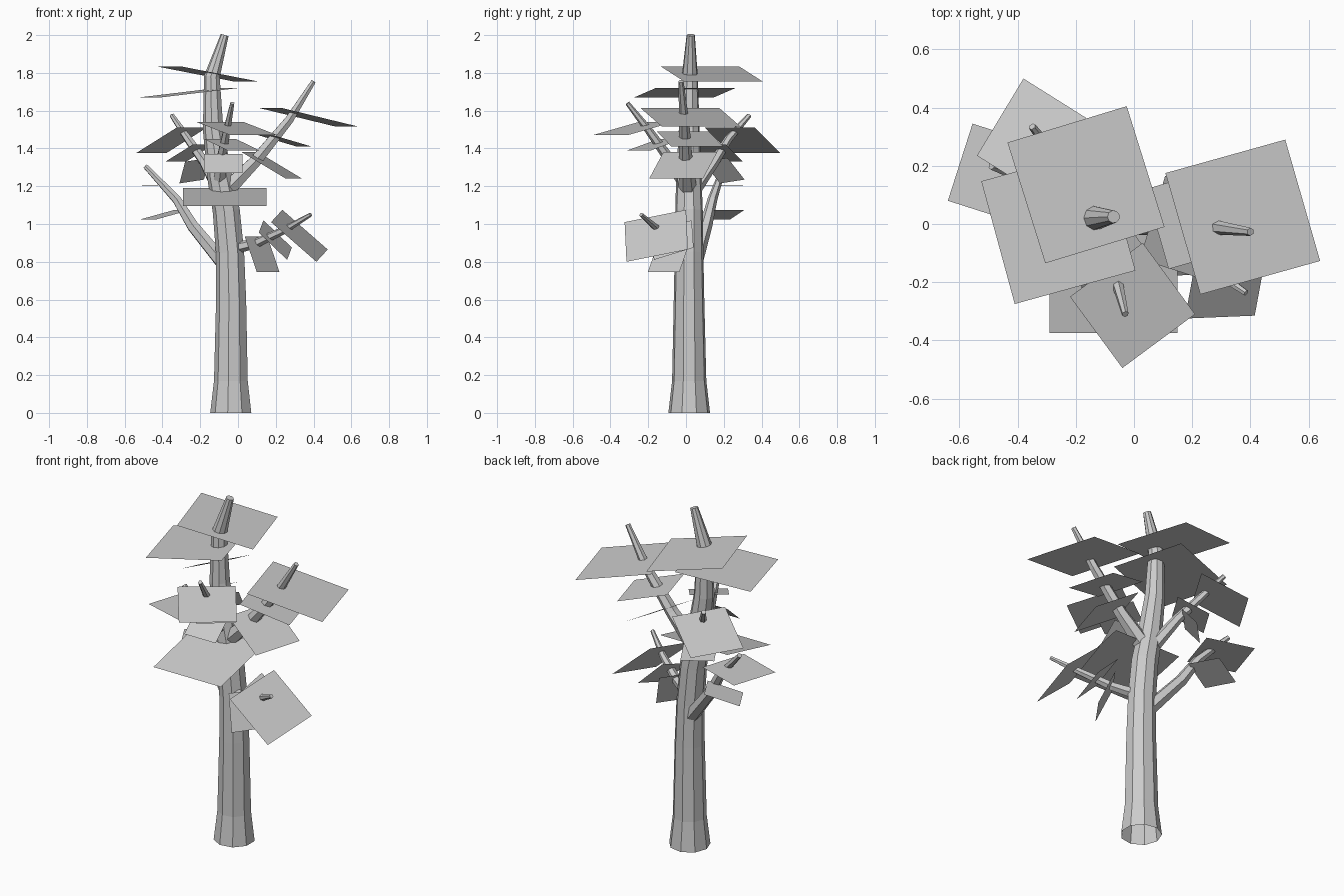
import bpy, math
from mathutils import Vector


def make_object(name, verts, faces):
    mesh = bpy.data.meshes.new(name)
    mesh.from_pydata([tuple(v) for v in verts], [], faces)
    mesh.update()
    obj = bpy.data.objects.new(name, mesh)
    bpy.context.collection.objects.link(obj)
    return obj


def tube(name, path, sides):
    """Tapered low-poly limb through (x, y, z, radius) points, capped at the tip only."""
    pts = [Vector(p[:3]) for p in path]
    n = len(pts)
    verts, faces = [], []
    for i, p in enumerate(pts):
        tangent = (pts[min(i + 1, n - 1)] - pts[max(i - 1, 0)]).normalized()
        rot = Vector((0, 0, 1)).rotation_difference(tangent)
        for k in range(sides):
            a = 2 * math.pi * (k + 0.5) / sides
            verts.append(p + rot @ (Vector((math.cos(a), math.sin(a), 0)) * path[i][3]))
    for i in range(n - 1):
        for k in range(sides):
            j = (k + 1) % sides
            faces.append((i * sides + k, i * sides + j,
                          (i + 1) * sides + j, (i + 1) * sides + k))
    faces.append(tuple(range((n - 1) * sides, n * sides)))
    return make_object(name, verts, faces)


def leaf(name, a, b, c):
    """Flat parallelogram from three consecutive corners."""
    a, b, c = Vector(a), Vector(b), Vector(c)
    return make_object(name, [a, b, c, a + c - b], [(0, 1, 2, 3)])


# Trunk, open underneath
tube("trunk", [(-.035, .017, 0, .112), (-.035, .017, .17, .092), (-.034, .016, .6, .082),
               (-.04, .016, .85, .077), (-.06, .016, 1.07, .074), (-.095, .015, 1.25, .068),
               (-.13, .017, 1.5, .056), (-.137, .02, 1.78, .043), (-.07, .025, 2.0, .022)], 9)

# Branches
tube("left_branch", [(-.06, .04, .77, .042), (-.24, .105, .99, .034),
                     (-.325, .14, 1.13, .026), (-.49, .2, 1.305, .014)], 6)
tube("back_branch", [(-.09, .03, 1.16, .038), (-.18, .15, 1.33, .028),
                     (-.265, .225, 1.45, .022), (-.35, .335, 1.575, .013)], 6)
tube("front_branch", [(-.1, -.01, 1.22, .036), (-.085, -.1, 1.36, .028),
                      (-.058, -.2, 1.5, .021), (-.03, -.31, 1.64, .012)], 6)
tube("right_branch", [(-.07, .01, 1.17, .05), (.09, 0, 1.33, .036),
                      (.27, -.01, 1.55, .026), (.4, -.027, 1.755, .014)], 6)
tube("low_right_branch", [(-.02, .0, .87, .032), (.1, -.06, .9, .026),
                          (.25, -.145, .97, .02), (.385, -.237, 1.05, .011)], 6)

# Leaf cards on the trunk
leaf("trunk_leaf_top", (-.435, .28, 1.835), (-.025, .405, 1.755), (.105, -.01, 1.755))
leaf("trunk_leaf_middle", (-.525, .147, 1.67), (-.41, -.275, 1.67), (.005, -.16, 1.72))
leaf("trunk_leaf_low", (-.29, -.375, 1.095), (.15, -.375, 1.095), (.15, .03, 1.19))

# Leaf cards on the right branch
leaf("right_leaf_outer", (.108, .175, 1.615), (.52, .29, 1.515), (.64, -.127, 1.515))
leaf("right_leaf_middle", (.04, .12, 1.49), (.311, .198, 1.41), (.39, -.077, 1.41))
leaf("right_leaf_inner", (.02, -.12, 1.38), (.107, .165, 1.38), (.34, .09, 1.24))

# Leaf cards on the front branch
leaf("front_leaf_outer", (-.22, -.25, 1.54), (.03, -.065, 1.54), (.21, -.31, 1.47))
leaf("front_leaf_middle", (-.18, -.145, 1.45), (-.01, -.02, 1.45), (.113, -.185, 1.39))
leaf("front_leaf_inner", (-.18, -.245, 1.27), (.025, -.245, 1.27), (.025, -.13, 1.37))

# Leaf cards on the back branch
leaf("back_leaf_outer", (-.54, .235, 1.375), (-.38, .5, 1.375), (-.165, .365, 1.51))
leaf("back_leaf_middle", (-.385, .12, 1.33), (-.275, .30, 1.33), (-.13, .21, 1.42))
leaf("back_leaf_inner", (-.31, .18, 1.215), (-.18, .31, 1.235), (-.15, .22, 1.35))

# Leaf cards on the left branch
leaf("left_leaf_outer", (-.64, .08, 1.2), (-.555, .345, 1.2), (-.29, .26, 1.205))
leaf("left_leaf_inner", (-.515, .235, 1.025), (-.43, .08, 1.025), (-.25, .155, 1.075))

# Leaf cards on the low right branch
leaf("low_leaf_outer", (.175, -.325, 1.01), (.235, 0, 1.075), (.475, .01, .865))
leaf("low_leaf_middle", (.11, -.18, .955), (.135, .03, 1.02), (.285, .04, .875))
leaf("low_leaf_inner", (.035, -.137, .935), (.155, .03, .935), (.22, -.035, .745))
